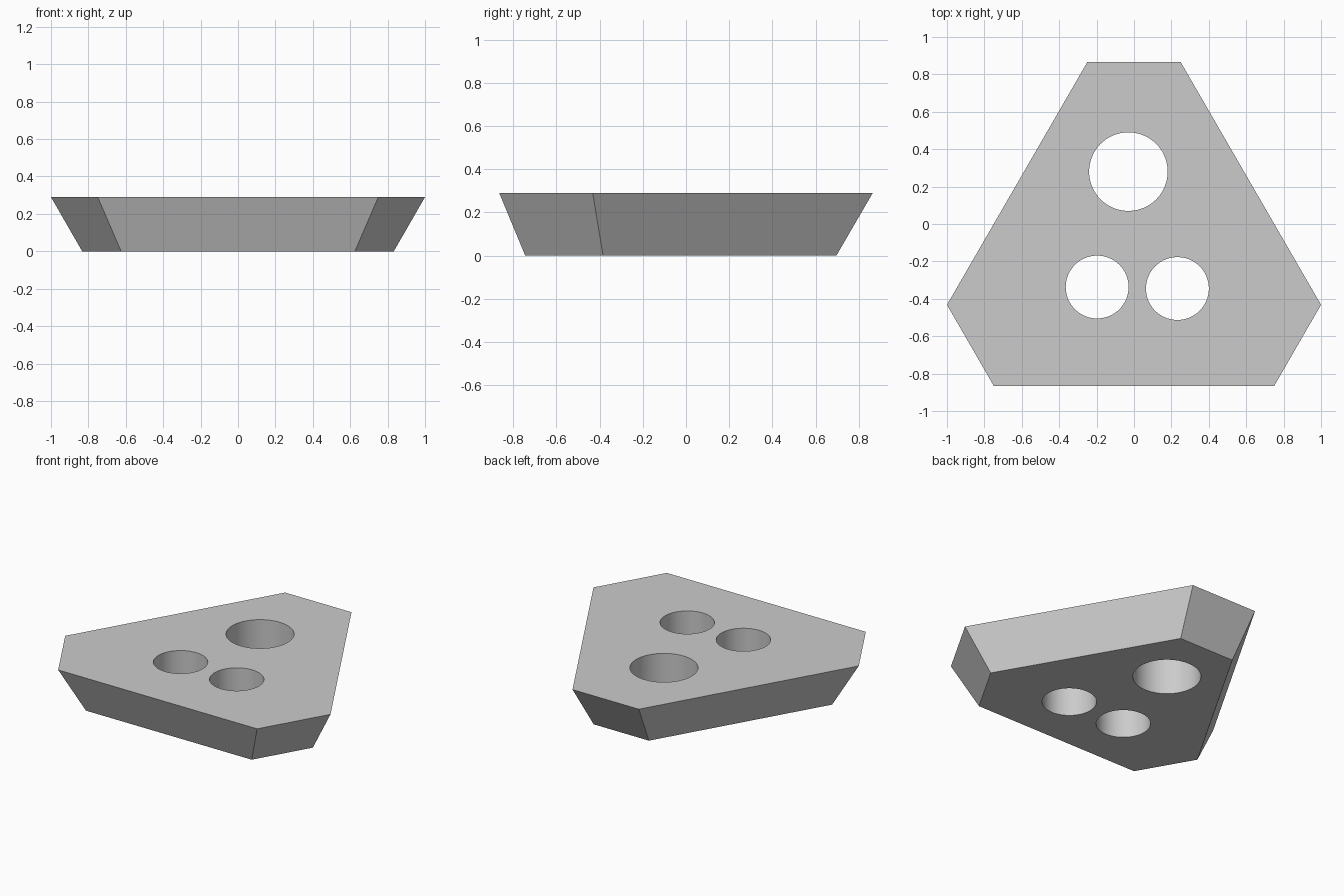
import bpy, bmesh
from math import radians
from mathutils import Vector

cube = bpy.data.objects.get("Cube")
if cube:
    bpy.data.objects.remove(cube, do_unlink=True)

HEIGHT = 0.29
CENTRE = Vector((0, -0.144))   # centre of the three-fold outline
TAPER = 0.833                  # bottom size relative to the top

grey = bpy.data.materials.new("light_grey")
grey.use_nodes = True
colour = (0.6, 0.6, 0.6, 1)
grey.diffuse_color = colour
grey.node_tree.nodes["Principled BSDF"].inputs["Base Color"].default_value = colour

# Tapered block: triangle with cut corners, narrowing downwards
half = [Vector((0.75, -0.865)), Vector((1, -0.432)), Vector((0.25, 0.865))]
outline = half + [Vector((-p.x, p.y)) for p in reversed(half)]
bm = bmesh.new()
top = [bm.verts.new((p.x, p.y, HEIGHT)) for p in outline]
bottom = [bm.verts.new((*(CENTRE + (p - CENTRE) * TAPER), 0)) for p in outline]
bm.faces.new(top)
bm.faces.new(bottom[::-1])
for i in range(len(outline)):
    j = (i + 1) % len(outline)
    bm.faces.new((bottom[i], bottom[j], top[j], top[i]))
mesh = bpy.data.meshes.new("tapered_block")
bm.to_mesh(mesh)
bm.free()
mesh.materials.append(grey)
block = bpy.data.objects.new("tapered_block", mesh)
bpy.context.collection.objects.link(block)

# Three round through holes
holes = {"large_hole": (-0.03, 0.28, 0.21),
         "right_hole": (-0.197, -0.337, 0.168),
         "left_hole": (0.232, -0.345, 0.168)}
for name, (x, y, radius) in holes.items():
    bpy.ops.mesh.primitive_cylinder_add(vertices=96, radius=radius, depth=1,
                                        location=(x, y, HEIGHT / 2))
    cutter = bpy.context.object
    cutter.name = name + "_cutter"
    cutter.hide_render = True
    cutter.data.materials.append(grey)
    bpy.ops.object.select_all(action='DESELECT')
    block.select_set(True)
    bpy.context.view_layer.objects.active = block
    cut = block.modifiers.new(name, 'BOOLEAN')
    cut.operation = 'DIFFERENCE'
    cut.solver = 'EXACT'
    cut.object = cutter
    bpy.ops.object.modifier_apply(modifier=cut.name)
    bpy.data.objects.remove(cutter, do_unlink=True)

# Smooth bores, crisp edges
bpy.ops.object.shade_smooth_by_angle(angle=radians(30))
